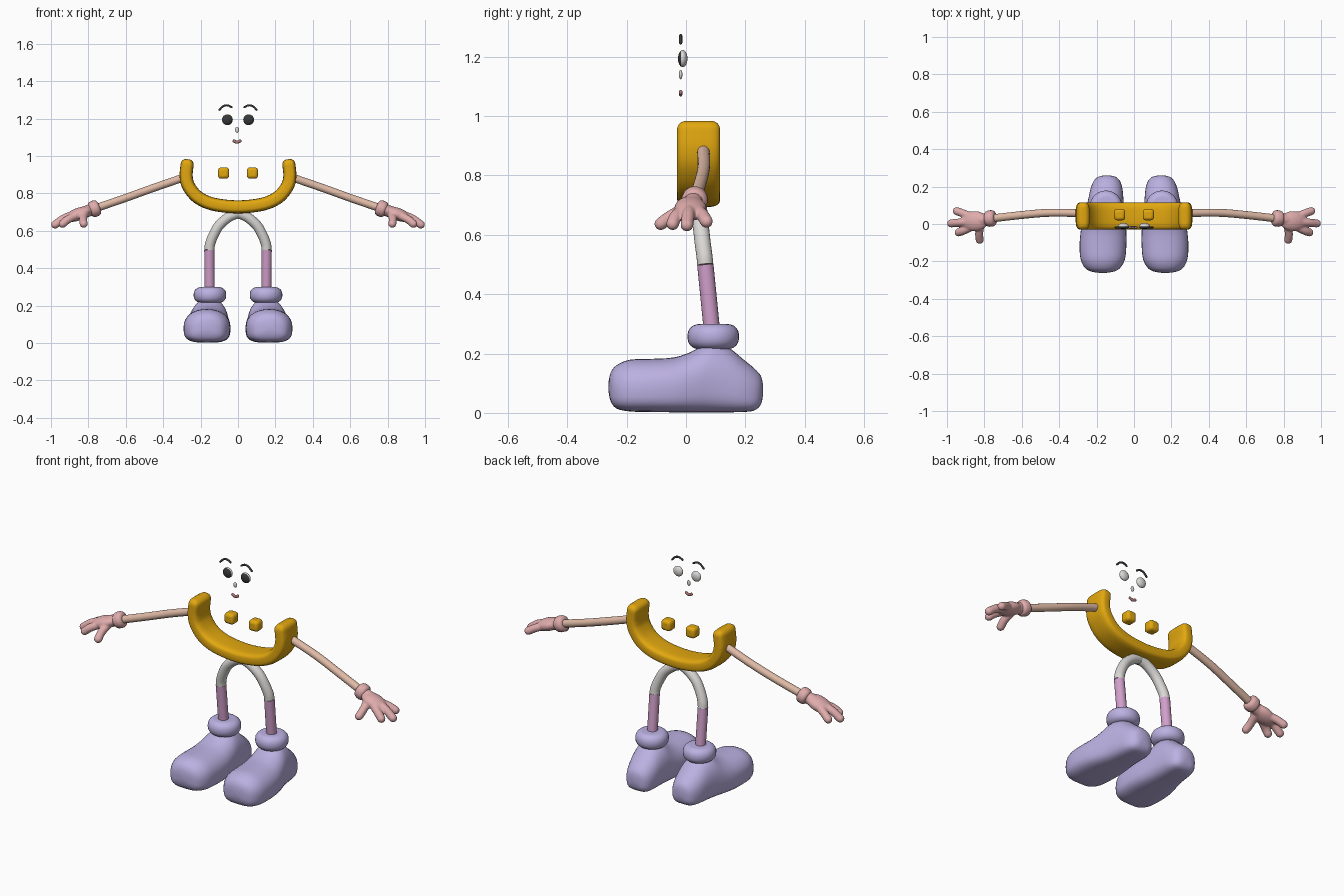
import bpy, bmesh, math
from mathutils import Vector, Matrix

if "Cube" in bpy.data.objects:
    bpy.data.objects.remove(bpy.data.objects["Cube"])


def material(name, rgb):
    m = bpy.data.materials.new(name)
    m.diffuse_color = (*rgb, 1)
    m.use_nodes = True
    m.node_tree.nodes["Principled BSDF"].inputs["Base Color"].default_value = m.diffuse_color
    return m


YELLOW = material("golden_yellow", (0.76, 0.39, 0.005))
LAVENDER = material("lavender", (0.50, 0.44, 0.76))
PINK = material("glove_pink", (0.74, 0.41, 0.41))
SKIN = material("skin", (0.74, 0.49, 0.38))
LILAC = material("stocking_lilac", (0.64, 0.35, 0.60))
WHITE = material("off_white", (0.70, 0.69, 0.67))
DARK = material("charcoal", (0.04, 0.04, 0.04))
LIP = material("lip", (0.45, 0.20, 0.19))


def finish(bm, name, mats, mirror=False):
    bmesh.ops.recalc_face_normals(bm, faces=bm.faces)
    me = bpy.data.meshes.new(name)
    bm.to_mesh(me)
    bm.free()
    for m in mats:
        me.materials.append(m)
    ob = bpy.data.objects.new(name, me)
    bpy.context.collection.objects.link(ob)
    if mirror:
        mod = ob.modifiers.new("mirror", 'MIRROR')
        mod.use_clip = False
        mod.use_mirror_merge = False
    return ob


def loft(bm, rings):
    """Skin a list of closed rings and close both ends."""
    vs = [[bm.verts.new(p) for p in r] for r in rings]
    n = len(vs[0])
    for a, b in zip(vs, vs[1:]):
        for i in range(n):
            j = (i + 1) % n
            bm.faces.new((a[i], a[j], b[j], b[i]))
    bm.faces.new(vs[0])
    bm.faces.new(vs[-1])


def smooth_path(pts, steps):
    """Catmull-Rom through points of any dimension."""
    if len(pts) < 3:
        return [Vector(p) for p in pts]
    p = [Vector(q) for q in pts]
    p = [2 * p[0] - p[1]] + p + [2 * p[-1] - p[-2]]
    out = []
    for i in range(1, len(p) - 2):
        a, b, c, d = p[i - 1:i + 3]
        for k in range(steps):
            t = k / steps
            out.append(0.5 * (2 * b + (c - a) * t + (2 * a - 5 * b + 4 * c - d) * t * t
                              + (3 * b - a - 3 * c + d) * t ** 3))
    return out + [p[-2]]


def spow(v, e):
    return math.copysign(abs(v) ** e, v)


def sweep(bm, pts, a, b=None, cap=0.0, exp=2, n=20, steps=6, ref=(0, 1, 0)):
    """Sweep a superellipse (a along ref, b across) with rounded ends."""
    b = b or a
    path = smooth_path(pts, steps)
    last = len(path) - 1
    tang = [(path[min(i + 1, last)] - path[max(i - 1, 0)]).normalized() for i in range(last + 1)]
    stations = [(p, t, 0.0) for p, t in zip(path, tang)]
    if cap:
        arc = [math.radians(x) for x in (20, 40, 60, 78, 88)]
        start = [(path[0] - tang[0] * cap * math.sin(x), tang[0], cap * (1 - math.cos(x))) for x in arc]
        end = [(path[-1] + tang[-1] * cap * math.sin(x), tang[-1], cap * (1 - math.cos(x))) for x in arc]
        stations = start[::-1] + stations + end
    rings = []
    for p, t, s in stations:
        u = Vector(ref)
        u = (u - t * u.dot(t)).normalized()
        v = t.cross(u)
        ang = [2 * math.pi * i / n for i in range(n)]
        rings.append([p + u * (a - s) * spow(math.cos(x), 2 / exp)
                      + v * (b - s) * spow(math.sin(x), 2 / exp) for x in ang])
    loft(bm, rings)


def tube(name, mat, pts, a, mirror=False, **kw):
    bm = bmesh.new()
    sweep(bm, pts, a, **kw)
    return finish(bm, name, [mat], mirror)


def ellipsoid(bm, centre, radii, rot=None, seg=24):
    mat = Matrix.Translation(centre) @ (rot or Matrix()) @ Matrix.Diagonal((*radii, 1)) \
        @ Matrix.Rotation(math.pi / 2, 4, 'X')
    bmesh.ops.create_uvsphere(bm, u_segments=seg, v_segments=seg // 2 + 4, radius=1, matrix=mat)


# Body: wide jaw-shaped band
half = [(0.272, 0.955), (0.277, 0.89), (0.262, 0.835), (0.213, 0.778), (0.13, 0.742)]
jaw = [(-x, 0.0425, z) for x, z in half] + [(0, 0.0425, 0.728)] \
    + [(x, 0.0425, z) for x, z in reversed(half)]
tube("body_band", YELLOW, jaw, 0.0725, b=0.035, cap=0.028, exp=3.6, n=36)

# Two small rounded blocks above the band
bm = bmesh.new()
bmesh.ops.create_cube(bm, size=0.06, matrix=Matrix.Translation((0.077, 0.05, 0.909)))
blocks = finish(bm, "block", [YELLOW], True)
bev = blocks.modifiers.new("bevel", 'BEVEL')
bev.width, bev.segments = 0.016, 3

# Arms
tube("arm", SKIN, [(0.27, 0.058, 0.892), (0.45, 0.06, 0.83), (0.6, 0.048, 0.776),
                   (0.775, 0.028, 0.716)], 0.021, True)

# Glove cuffs
tube("glove_cuff", PINK, [(0.761, 0.03, 0.721), (0.774, 0.029, 0.716)], 0.044, True, cap=0.021)

# Gloves: palm and fingers fused together
bm = bmesh.new()
ellipsoid(bm, (0.853, 0.015, 0.689), (0.078, 0.054, 0.034), Matrix.Rotation(math.radians(20), 4, 'Y'))
sweep(bm, [(0.77, 0.028, 0.718), (0.85, 0.018, 0.69)], 0.032, cap=0.03)
fingers = [
    [(0.82, 0.0, 0.69), (0.828, -0.05, 0.662), (0.825, -0.085, 0.637)],
    [(0.86, -0.01, 0.685), (0.91, -0.035, 0.66), (0.938, -0.045, 0.637)],
    [(0.87, 0.015, 0.69), (0.93, 0.008, 0.667), (0.978, 0.003, 0.633)],
    [(0.86, 0.035, 0.685), (0.91, 0.055, 0.667), (0.948, 0.069, 0.645)],
]
for f in fingers:
    sweep(bm, f, 0.022, cap=0.0215, n=14, ref=(0, 0.3, 1))
glove = finish(bm, "glove", [PINK])
rem = glove.modifiers.new("fuse", 'REMESH')
rem.mode, rem.voxel_size, rem.use_smooth_shade = 'VOXEL', 0.005, True
sm = glove.modifiers.new("soften", 'SMOOTH')
sm.factor, sm.iterations = 0.5, 5
glove.modifiers.new("mirror", 'MIRROR').use_mirror_merge = False

# Legs: pale arched thighs and lilac stockings
tube("thigh", WHITE, [(0, 0.043, 0.695), (0.05, 0.046, 0.673), (0.1, 0.05, 0.63),
                      (0.132, 0.056, 0.575), (0.149, 0.062, 0.53), (0.153, 0.065, 0.5)], 0.027, True)
tube("stocking", LILAC, [(0.153, 0.065, 0.5), (0.152, 0.089, 0.26)], 0.0275, True)

# Shoe cuffs
tube("shoe_cuff", LAVENDER, [(0.15, 0.092, 0.252), (0.15, 0.092, 0.262)], 0.087, True,
     cap=0.037, n=28)

# Shoes: stations of y, centre x, half width, bottom, top
stations = [(-0.261, .168, .02, .07, .105), (-0.254, .168, .062, .04, .135), (-0.235, .168, .094, .015, .160),
            (-0.19, .167, .118, .005, .179), (-0.12, .166, .125, .003, .182), (-0.04, .163, .122, .002, .187),
            (0.02, .159, .113, .002, .207), (0.08, .154, .102, .002, .238), (0.14, .150, .093, .002, .222),
            (0.19, .147, .085, .003, .183), (0.23, .145, .070, .008, .150), (0.252, .145, .047, .028, .125),
            (0.26, .145, .015, .06, .095)]
rings = []
for y, cx, w, lo, hi in smooth_path(stations, 3):
    mid = lo + (hi - lo) * 0.45
    ring = []
    for i in range(32):
        t = 2 * math.pi * i / 32
        c, s = math.cos(t), math.sin(t)
        e = 2 / 2.2 if s > 0 else 2 / 3.4
        ring.append((cx + w * spow(c, e), y, mid + spow(s, e) * (hi - mid if s > 0 else mid - lo)))
    rings.append(ring)
bm = bmesh.new()
loft(bm, rings)
finish(bm, "shoe", [LAVENDER], True)

# Eyes: white with dark front
bm = bmesh.new()
ellipsoid(bm, (0.057, -0.011, 1.194), (0.029, 0.016, 0.029))
for f in bm.faces:
    f.material_index = int(f.calc_center_median().y < -0.011 - 0.016 * 0.45)
finish(bm, "eye", [WHITE, DARK], True)

# Eyebrows
tube("eyebrow", DARK, [(0.034, -0.018, 1.261), (0.055, -0.018, 1.271), (0.078, -0.018, 1.267),
                       (0.1, -0.018, 1.247)], 0.0055, True, cap=0.005, n=10)

# Nose
bm = bmesh.new()
ellipsoid(bm, (-0.005, -0.018, 1.14), (0.011, 0.006, 0.016), seg=16)
finish(bm, "nose", [WHITE])

# Mouth
tube("mouth", LIP, [(-0.023, -0.018, 1.081), (-0.005, -0.018, 1.074), (0.013, -0.018, 1.081)],
     0.006, b=0.008, cap=0.0055, n=12)

# Shading
bpy.ops.object.select_all(action='SELECT')
bpy.context.view_layer.objects.active = glove
bpy.ops.object.shade_smooth_by_angle(angle=math.radians(45))
